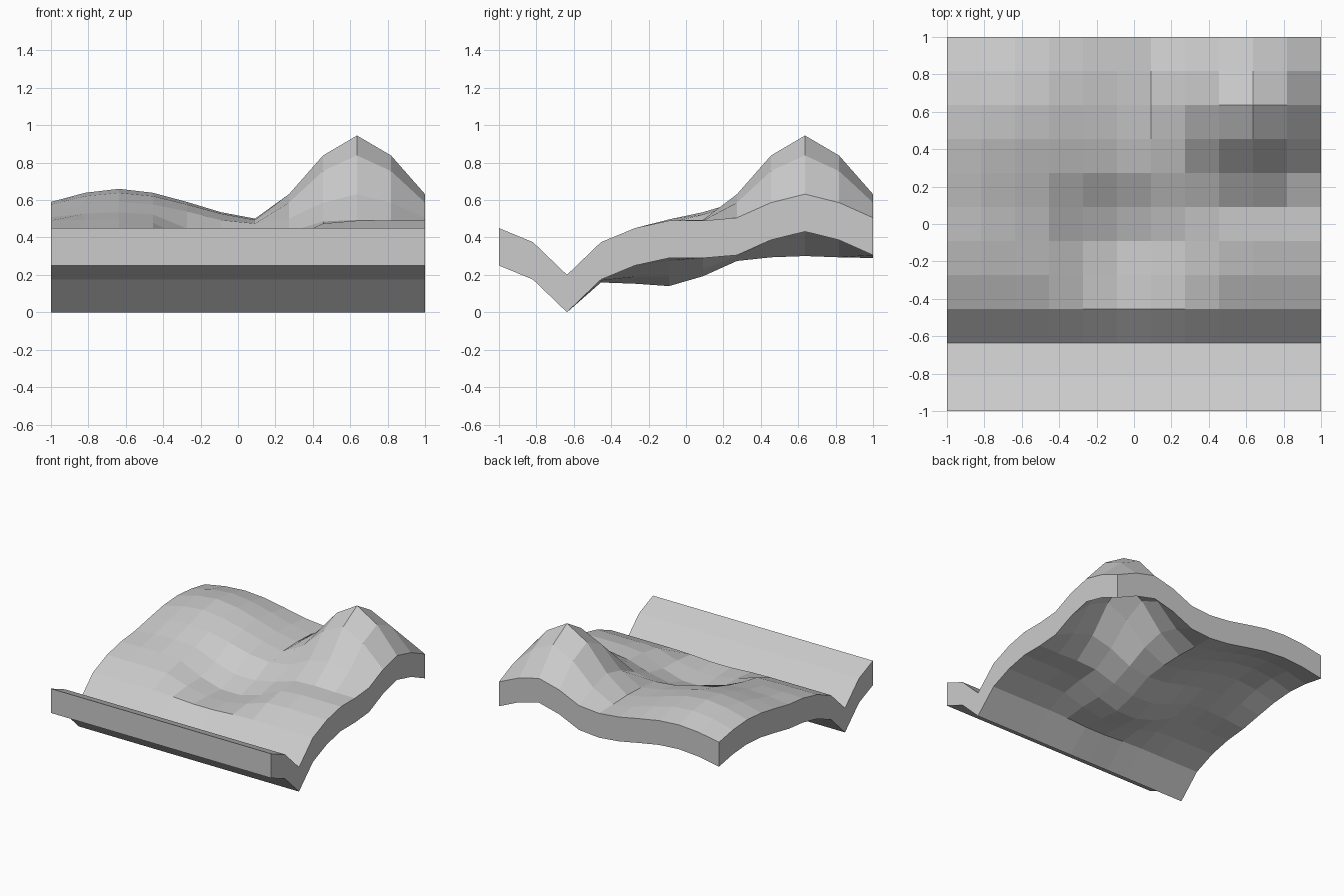
import bpy, bmesh
from math import hypot

if "Cube" in bpy.data.objects:
    bpy.data.objects.remove(bpy.data.objects["Cube"])

CELLS = 11
STEP = 2 / CELLS
THICK = 0.2
BASE = 0.49


def falloff(dist, radius):
    """Smooth proportional falloff, distances in grid cells."""
    t = max(0.0, 1 - dist / radius)
    return t * t * (3 - 2 * t)


def height(i, j):
    """Top height at grid column i (x) and row j (y)."""
    z = BASE
    z -= {0: 0.29, 1: 0.115, 2: 0.04}.get(abs(j - 2), 0)     # trench along the front
    z += 0.455 * falloff(hypot(i - 9, j - 9), 3.18)           # steep peak
    z += 0.17 * falloff(hypot(i - 2, j - 9), 4.53)            # broad hill
    dx = max(0, abs(i - 5.5) - 0.5)
    z -= 0.15 * falloff(hypot(dx, j - 5), 2.5)                # hollow in the middle
    return z


# Terrain sheet
bm = bmesh.new()
bmesh.ops.create_grid(bm, x_segments=CELLS, y_segments=CELLS, size=1)
for v in bm.verts:
    v.co.z = height(round((v.co.x + 1) / STEP), round((v.co.y + 1) / STEP))

# Vertical thickness and side walls
ret = bmesh.ops.extrude_face_region(bm, geom=bm.faces[:], use_keep_orig=True)
for v in ret["geom"]:
    if isinstance(v, bmesh.types.BMVert):
        v.co.z -= THICK
bmesh.ops.recalc_face_normals(bm, faces=bm.faces[:])

mesh = bpy.data.meshes.new("terrain_slab")
bm.to_mesh(mesh)
bm.free()
bpy.context.collection.objects.link(bpy.data.objects.new("terrain_slab", mesh))
